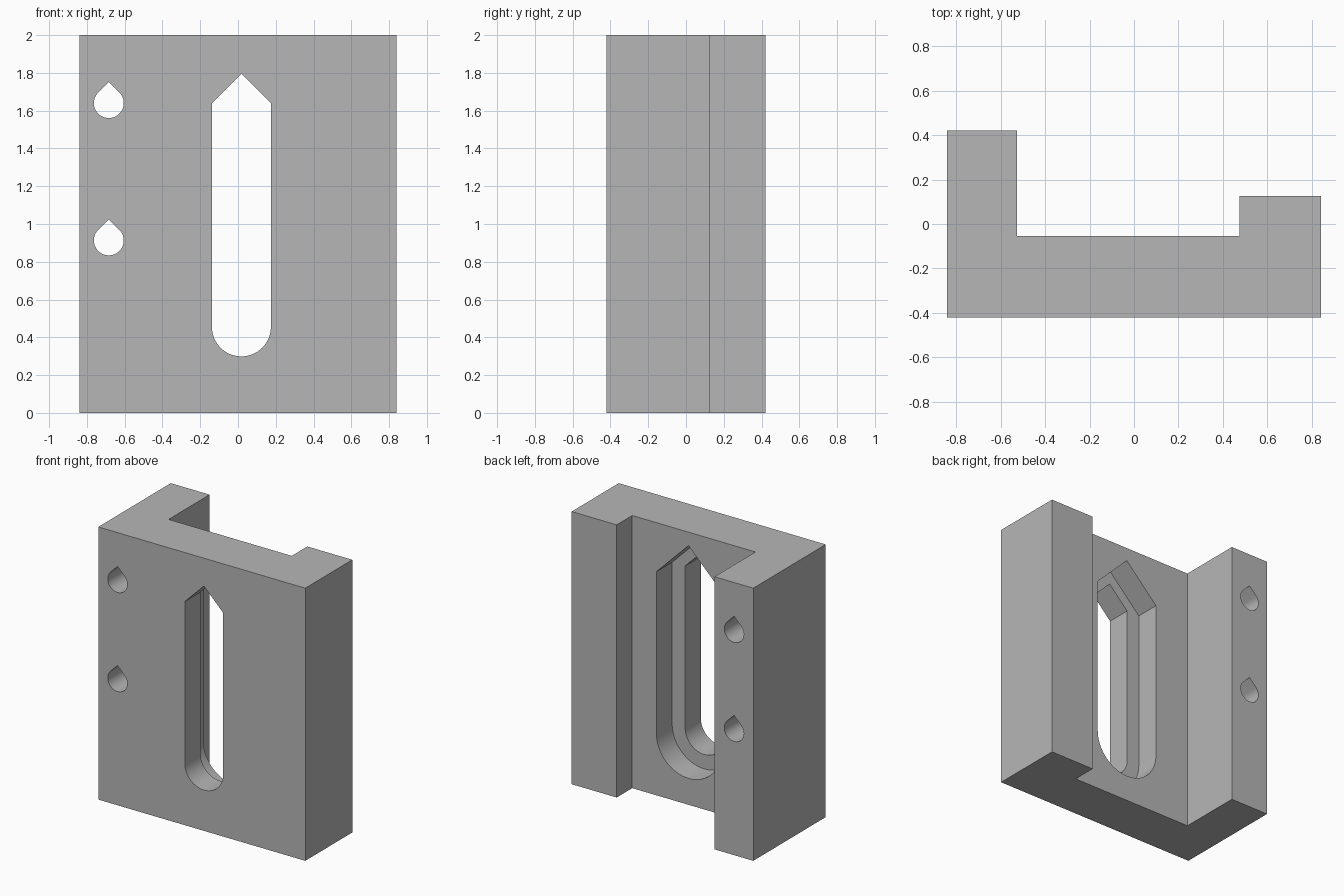
import bpy
import bmesh
from math import pi, sin, cos, radians
from mathutils import Vector

cube = bpy.data.objects.get("Cube")
if cube:
    bpy.data.objects.remove(cube, do_unlink=True)

FRONT, WEB_BACK, BACK = -0.42, -0.055, 0.42
SLOT_X, SLOT_LOW, SLOT_HIGH = 0.018, 0.455, 1.64

grey = bpy.data.materials.new("plain_grey")
grey.use_nodes = True
colour = (0.47, 0.47, 0.47, 1)
grey.diffuse_color = colour
grey.node_tree.nodes["Principled BSDF"].inputs["Base Color"].default_value = colour


def prism(name, points, direction):
    """Extrude a closed outline along a direction."""
    bm = bmesh.new()
    face = bm.faces.new([bm.verts.new(p) for p in points])
    new = bmesh.ops.extrude_face_region(bm, geom=[face])["geom"]
    moved = [v for v in new if isinstance(v, bmesh.types.BMVert)]
    bmesh.ops.translate(bm, verts=moved, vec=Vector(direction))
    bmesh.ops.recalc_face_normals(bm, faces=bm.faces)
    mesh = bpy.data.meshes.new(name)
    bm.to_mesh(mesh)
    bm.free()
    mesh.materials.append(grey)
    obj = bpy.data.objects.new(name, mesh)
    bpy.context.collection.objects.link(obj)
    return obj


def slot_outline(x, low, high, radius, y):
    """Round bottom, straight sides and a 45 degree pointed roof."""
    steps = 32
    arc = [(x + radius * cos(pi + pi * i / steps), y,
            low + radius * sin(pi + pi * i / steps)) for i in range(steps + 1)]
    return arc + [(x + radius, y, high), (x, y, high + radius), (x - radius, y, high)]


def teardrop_outline(x, z, radius, y):
    """Circle whose top runs tangentially into a 45 degree point."""
    steps = 40
    start, sweep = radians(135), radians(270)
    arc = [(x + radius * cos(start + sweep * i / steps), y,
            z + radius * sin(start + sweep * i / steps)) for i in range(steps + 1)]
    return arc + [(x, y, z + radius * 2 ** 0.5)]


def cut(body, name, outline, depth):
    cutter = prism(name, outline, (0, depth, 0))
    cutter.hide_render = True
    mod = body.modifiers.new(name, "BOOLEAN")
    mod.operation = "DIFFERENCE"
    mod.solver = "EXACT"
    mod.object = cutter
    bpy.context.view_layer.objects.active = body
    bpy.ops.object.modifier_apply(modifier=mod.name)
    bpy.data.objects.remove(cutter, do_unlink=True)


# Channel body with one deep and one shallow flange
plan = [(-0.84, FRONT), (0.84, FRONT), (0.84, 0.125), (0.475, 0.125),
        (0.475, WEB_BACK), (-0.525, WEB_BACK), (-0.525, BACK), (-0.84, BACK)]
body = prism("slotted_bracket", [(x, y, 0) for x, y in plan], (0, 0, 2))

# Through slot with a wider recess at the back
cut(body, "slot_cutter",
    slot_outline(SLOT_X, SLOT_LOW, SLOT_HIGH, 0.156, FRONT - 0.1), 1)
cut(body, "recess_cutter",
    slot_outline(SLOT_X, SLOT_LOW, SLOT_HIGH, 0.261, FRONT + 0.182), 0.5)

# Screw holes through the deep flange
for z in (0.913, 1.64):
    cut(body, "screw_hole_cutter", teardrop_outline(-0.684, z, 0.079, FRONT - 0.1), 1.2)

bpy.ops.object.select_all(action="DESELECT")
body.select_set(True)
bpy.context.view_layer.objects.active = body
bpy.ops.object.shade_smooth_by_angle(angle=radians(30))
